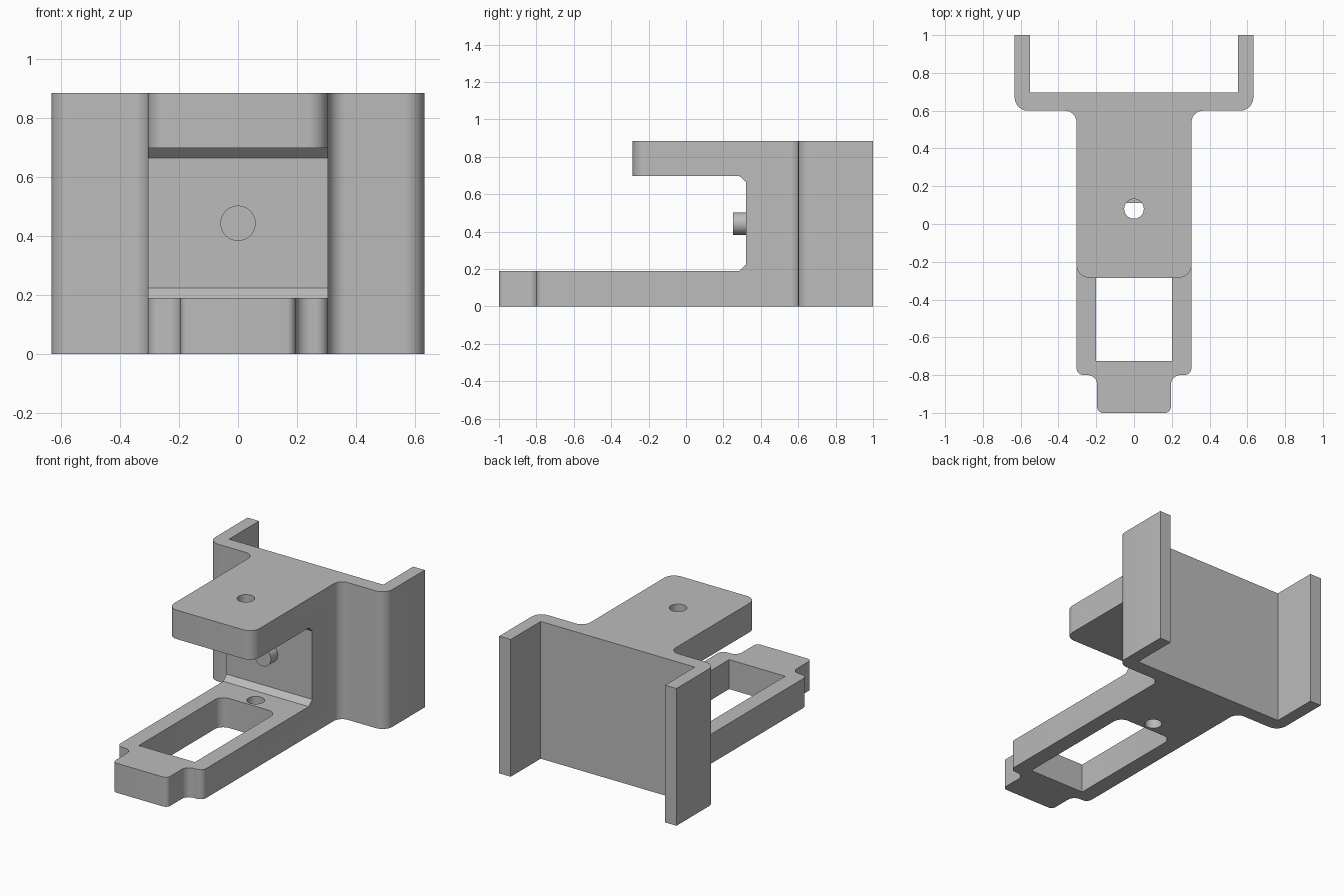
import bpy, bmesh, math
from mathutils import Vector, Matrix

if "Cube" in bpy.data.objects:
    bpy.data.objects.remove(bpy.data.objects["Cube"])

grey = bpy.data.materials.new("plain grey")
grey.diffuse_color = (0.5, 0.5, 0.5, 1)
grey.use_nodes = True
grey.node_tree.nodes["Principled BSDF"].inputs["Base Color"].default_value = grey.diffuse_color


def fillet(points, steps=8):
    """Round each (x, y, radius) corner of a closed outline."""
    out = []
    for i, (x, y, r) in enumerate(points):
        p = Vector((x, y))
        if r == 0:
            out.append(p)
            continue
        a = (Vector(points[i - 1][:2]) - p).normalized()
        b = (Vector(points[(i + 1) % len(points)][:2]) - p).normalized()
        half = a.angle(b) / 2
        centre = p + (a + b).normalized() * (r / math.sin(half))
        start = p + a * (r / math.tan(half)) - centre
        end = p + b * (r / math.tan(half)) - centre
        sweep = start.angle_signed(end)
        for k in range(steps + 1):
            t = -sweep * k / steps
            out.append(centre + Matrix.Rotation(t, 2) @ start)
    return out


def prism(name, outline, low, high, axis="Z"):
    """Extrude an outline along z (x, y points) or along x (y, z points)."""
    bm = bmesh.new()
    if axis == "Z":
        verts = [bm.verts.new((p[0], p[1], low)) for p in outline]
        move = (0, 0, high - low)
    else:
        verts = [bm.verts.new((low, p[0], p[1])) for p in outline]
        move = (high - low, 0, 0)
    face = bm.faces.new(verts)
    new = bmesh.ops.extrude_face_region(bm, geom=[face])["geom"]
    bmesh.ops.translate(bm, vec=move, verts=[v for v in new if isinstance(v, bmesh.types.BMVert)])
    bmesh.ops.recalc_face_normals(bm, faces=bm.faces)
    mesh = bpy.data.meshes.new(name)
    bm.to_mesh(mesh)
    bm.free()
    mesh.materials.append(grey)
    obj = bpy.data.objects.new(name, mesh)
    bpy.context.collection.objects.link(obj)
    return obj


def circle(y, r, n=32):
    return [(r * math.cos(2 * math.pi * i / n), y + r * math.sin(2 * math.pi * i / n)) for i in range(n)]


def activate(obj):
    bpy.ops.object.select_all(action="DESELECT")
    obj.select_set(True)
    bpy.context.view_layer.objects.active = obj


def cut(obj, cutter):
    mod = obj.modifiers.new("cut", "BOOLEAN")
    mod.operation, mod.solver, mod.object = "DIFFERENCE", "EXACT", cutter
    activate(obj)
    bpy.ops.object.modifier_apply(modifier=mod.name)
    bpy.data.objects.remove(cutter)


# Bracket: full plan outline, right half mirrored to the left
half = [(0.195, -1, 0.03), (0.195, -0.8, 0.05), (0.305, -0.8, 0.04), (0.305, 0.6, 0.06),
        (0.632, 0.6, 0.07), (0.632, 1, 0), (0.55, 1, 0), (0.55, 0.695, 0)]
outline = half + [(-x, y, r) for x, y, r in reversed(half)]
bracket = prism("bracket", fillet(outline), 0, 0.885)

# Clamp slot between the two arms, with chamfered inner corners
cut(bracket, prism("slot_cutter", [(-1.2, 0.19), (0.285, 0.19), (0.32, 0.223), (0.32, 0.664),
                                   (0.285, 0.698), (-1.2, 0.698)], -0.5, 0.5, "X"))

# Shorten the upper arm to a rounded end
cut(bracket, prism("upper_arm_cutter", fillet([
    (-0.5, -1.2, 0), (0.5, -1.2, 0), (0.5, -0.215, 0), (0.305, -0.215, 0), (0.305, -0.285, 0.07),
    (-0.305, -0.285, 0.07), (-0.305, -0.215, 0), (-0.5, -0.215, 0)]), 0.5, 1.0))

# Window in the lower arm, rounded at the back
cut(bracket, prism("window_cutter", fillet([
    (-0.2, -0.725, 0), (0.2, -0.725, 0), (0.2, 0.11, 0.06), (-0.2, 0.11, 0.06)]), -0.1, 0.3))

# Screw holes in both arms
cut(bracket, prism("upper_hole_cutter", circle(0.08, 0.052), 0.6, 1.0))
cut(bracket, prism("lower_hole_cutter", circle(0.18, 0.052), -0.1, 0.3))

# Locating peg on the inner wall
peg = prism("peg", circle(0, 0.06), 0, 0.08)
peg.data.transform(Matrix.Translation((0, 0.33, 0.443)) @ Matrix.Rotation(math.pi / 2, 4, "X"))

for obj in (bracket, peg):
    activate(obj)
    bpy.ops.object.shade_smooth_by_angle(angle=math.radians(30))
